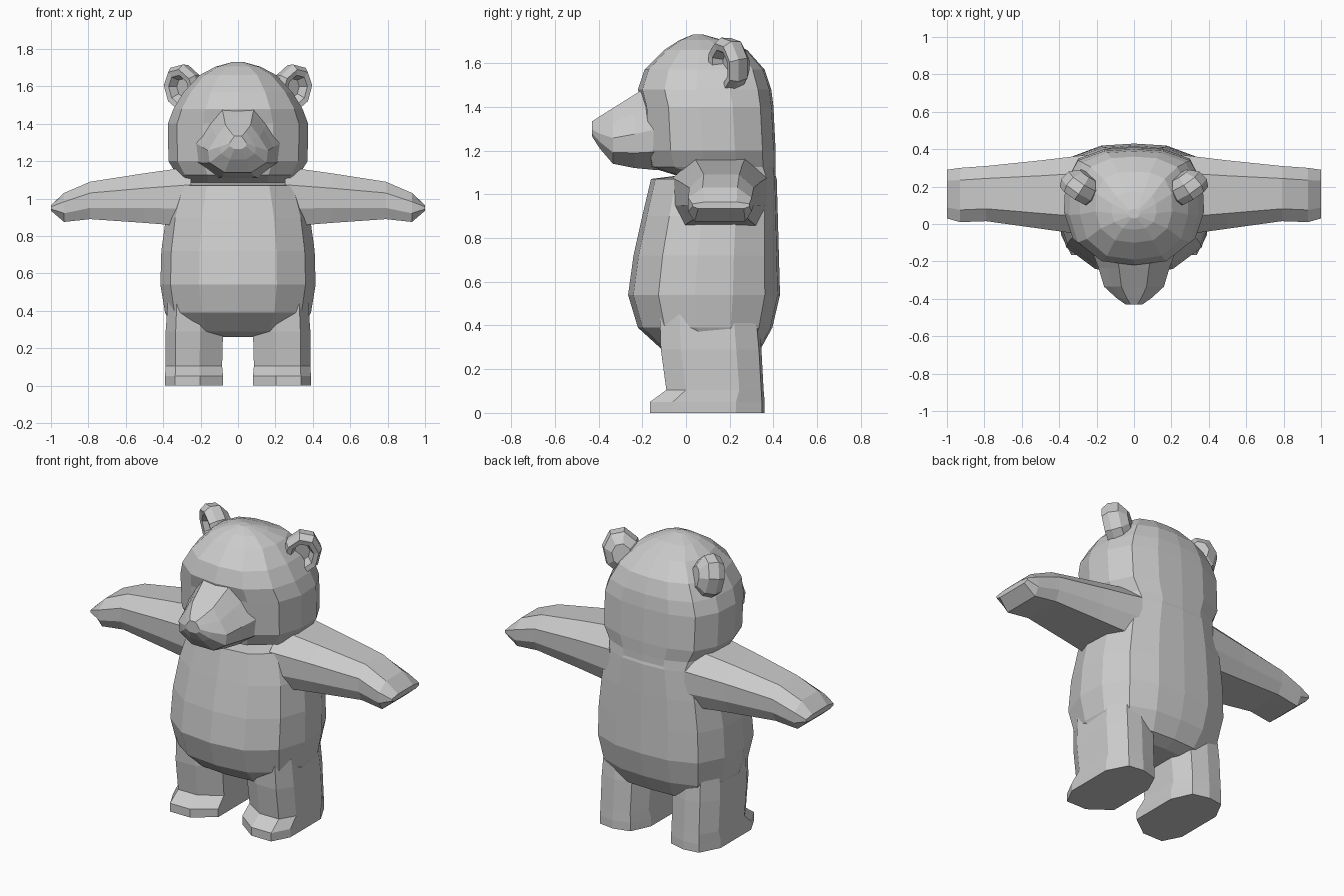
import bpy, bmesh, math
from mathutils import Vector, Matrix

if "Cube" in bpy.data.objects:
    bpy.data.objects.remove(bpy.data.objects["Cube"])

# half cross-section (across, along) from front centre to back centre
HALF = [(0, -1), (.5, -.93), (.87, -.6), (1, -.12), (.98, .38), (.8, .8), (.42, .97), (0, 1)]
TORSO = HALF + [(-x, y) for x, y in HALF[-2:0:-1]]


def polygon(n, turn=0.0):
    """Regular n-gon stretched to fill the unit square."""
    pts = [(math.cos(2 * math.pi * (i + turn) / n), math.sin(2 * math.pi * (i + turn) / n)) for i in range(n)]
    m = max(max(abs(x), abs(y)) for x, y in pts)
    return [(x / m, y / m) for x, y in pts]


def loft(name, rings, mirror=False):
    """Skin a list of point rings with quads and cap both ends."""
    bm = bmesh.new()
    rows = [[bm.verts.new(p) for p in r] for r in rings]
    n = len(rows[0])
    for a, b in zip(rows, rows[1:]):
        for i in range(n):
            j = (i + 1) % n
            bm.faces.new((a[i], a[j], b[j], b[i]))
    bm.faces.new(rows[0][::-1])
    bm.faces.new(rows[-1])
    bmesh.ops.recalc_face_normals(bm, faces=bm.faces)
    me = bpy.data.meshes.new(name)
    bm.to_mesh(me)
    bm.free()
    ob = bpy.data.objects.new(name, me)
    bpy.context.collection.objects.link(ob)
    if mirror:
        ob.modifiers.new("mirror", 'MIRROR').use_mirror_merge = False
    return ob


def box_ring(shape, a0, a1, b0, b1):
    """Fit a unit shape in the rectangle a0..a1, b0..b1."""
    return [((a0 + a1) / 2 + u * (a1 - a0) / 2, (b0 + b1) / 2 + v * (b1 - b0) / 2) for u, v in shape]


# body and head: height, half width, front y, back y
levels = [
    (.26, .20, -.03, .27), (.29, .34, -.11, .34), (.39, .39, -.22, .395),
    (.54, .415, -.265, .43), (.72, .41, -.24, .425), (.90, .385, -.20, .42),
    (1.07, .335, -.16, .415), (1.085, .315, -.04, .41), (1.125, .325, -.17, .41),
    (1.20, .372, -.19, .41), (1.40, .375, -.20, .40), (1.48, .345, -.22, .39),
    (1.57, .29, -.19, .36), (1.66, .205, -.10, .28), (1.705, .12, -.03, .17), (1.73, .03, .03, .08)]
loft("body_and_head", [[(x, y, z) for x, y in box_ring(TORSO, -w, w, f, b)] for z, w, f, b in levels])

# snout: y, half width, bottom z, top z
snout = [(-.13, .23, 1.11, 1.53), (-.235, .19, 1.12, 1.465), (-.335, .16, 1.14, 1.40),
         (-.395, .095, 1.21, 1.36), (-.43, .045, 1.265, 1.335)]
SNOUT = [(.45, -1), (.95, -.6), (1, -.1), (.72, .45), (.42, .95),
         (-.42, .95), (-.72, .45), (-1, -.1), (-.95, -.6), (-.45, -1)]
loft("snout", [[(x, y, z) for x, z in box_ring(SNOUT, -w, w, lo, hi)] for y, w, lo, hi in snout])

# arms: x, front y, back y, bottom z, top z
ARM = [(-.8, -1), (.8, -1), (1, -.4), (1, .4), (.55, 1), (-.55, 1), (-1, .4), (-1, -.4)]
arms = [(.25, -.06, .37, .85, 1.17), (.50, -.025, .34, .87, 1.135), (.79, .015, .31, .89, 1.09),
        (.93, .01, .30, .875, 1.03), (1.0, .03, .29, .935, .965)]
loft("arm", [[(x, y, z) for y, z in box_ring(ARM, f, b, lo, hi)] for x, f, b, lo, hi in arms], True)

# legs with toes stepping forward: z, inner x, outer x, front y, back y
LEG = [(-.2, -1), (.65, -1), (1, -.6), (1, .5), (.6, .95), (0, 1), (-.65, .9), (-1, .45), (-1, -.65)]
legs = [(0, .08, .39, -.165, .36), (.05, .08, .39, -.165, .36), (.105, .085, .387, -.09, .355),
        (.29, .08, .387, -.115, .345), (.45, .10, .375, -.12, .33)]
loft("leg", [[(x, y, z) for x, y in box_ring(LEG, i, o, f, b)] for z, i, o, f, b in legs], True)

# ears: flattened cups facing forward and outward: depth, radius across, radius up
ears = [(-.075, .05, .06), (-.035, .09, .115), (.02, .10, .125), (.06, .085, .105),
        (.055, .06, .075), (.01, .04, .05)]
pose = Matrix.Translation((.285, .2, 1.59)) @ Matrix.Rotation(math.radians(15), 4, 'Y') @ Matrix.Rotation(math.radians(35), 4, 'Z')
loft("ear", [[pose @ Vector((u * a, -d, v * b)) for u, v in polygon(8, .5)] for d, a, b in ears], True)
